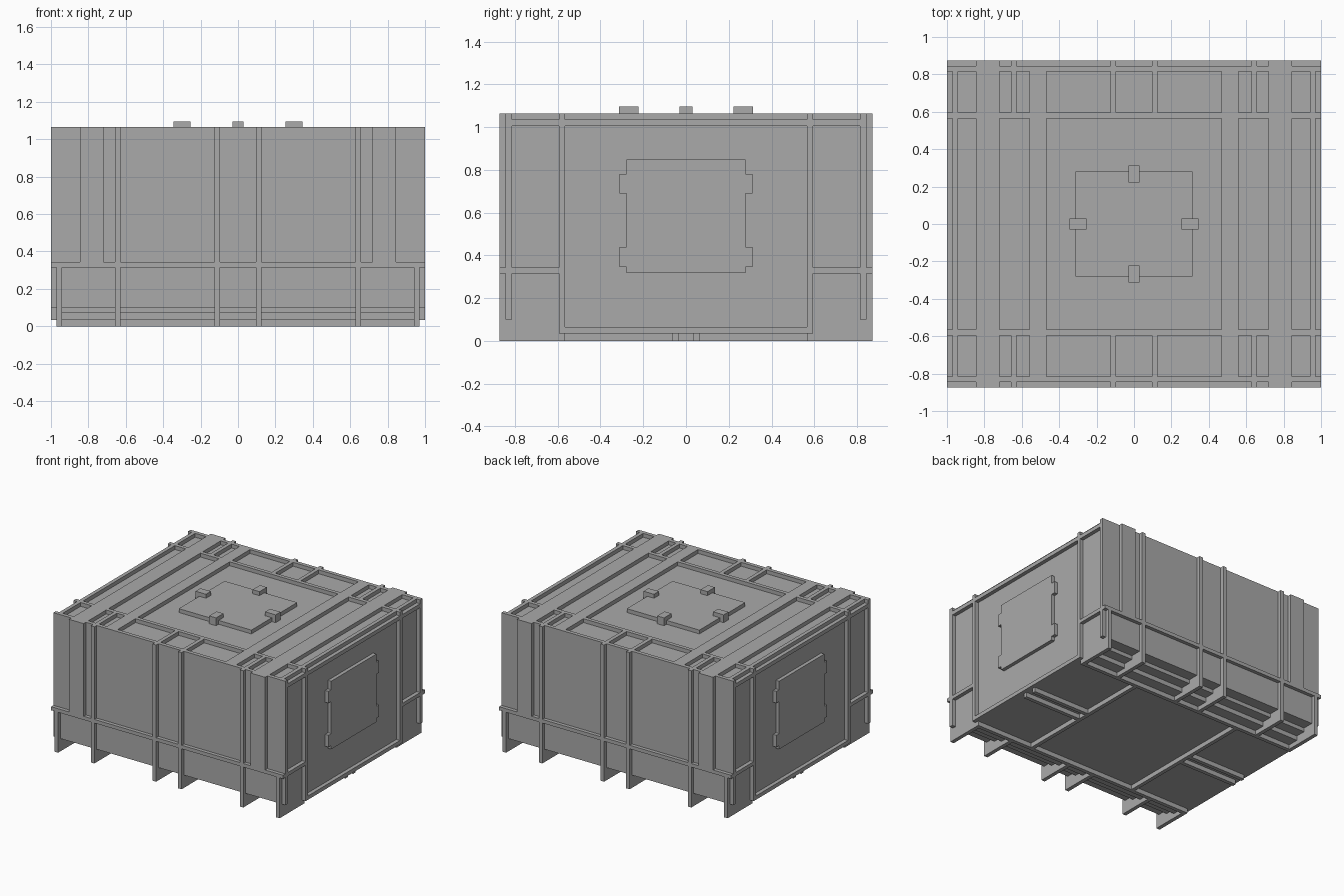
import bpy
import bmesh

cube = bpy.data.objects.get("Cube")
if cube:
    bpy.data.objects.remove(cube, do_unlink=True)

grey = bpy.data.materials.new("plain_grey")
grey.diffuse_color = (0.4, 0.4, 0.4, 1)
grey.use_nodes = True
for node in grey.node_tree.nodes:
    if node.type == 'BSDF_PRINCIPLED':
        node.inputs["Base Color"].default_value = (0.4, 0.4, 0.4, 1)

# Panel planes and the outer rib planes
PX, PY, FLOOR, ROOF = 0.97, 0.845, 0.035, 1.035
X, Y, TOP = 1.0, 0.873, 1.065
T = 0.03                # rib thickness
RIB_Y = 0.565           # inner edge of the cross ribs
RIB_X = (0.095, 0.627)  # inner edges of the end ribs
SIGNS = (-1, 1)


def add_box(bm, x, y, z):
    verts = [bm.verts.new((a, b, c)) for c in z for b in y for a in x]
    for f in ((0, 2, 3, 1), (4, 5, 7, 6), (0, 1, 5, 4),
              (2, 6, 7, 3), (0, 4, 6, 2), (1, 3, 7, 5)):
        bm.faces.new([verts[i] for i in f])


def finish(name, bm):
    bmesh.ops.recalc_face_normals(bm, faces=bm.faces)
    mesh = bpy.data.meshes.new(name)
    bm.to_mesh(mesh)
    bm.free()
    mesh.materials.append(grey)
    obj = bpy.data.objects.new(name, mesh)
    bpy.context.collection.objects.link(obj)
    return obj


def boxes(name, *items, mirror=""):
    """Boxes given as (x range, y range, z range), mirrored over the named axes."""
    bm = bmesh.new()
    for x, y, z in items:
        for sx in (SIGNS if "x" in mirror else (1,)):
            for sy in (SIGNS if "y" in mirror else (1,)):
                add_box(bm, sorted(sx * v for v in x), sorted(sy * v for v in y), z)
    return finish(name, bm)


def extruded(name, outline, x0, x1):
    """Outline in y and z, extruded along x."""
    bm = bmesh.new()
    a = [bm.verts.new((x0, y, z)) for y, z in outline]
    b = [bm.verts.new((x1, y, z)) for y, z in outline]
    bm.faces.new(a)
    bm.faces.new(b[::-1])
    for i in range(len(a)):
        j = (i + 1) % len(a)
        bm.faces.new((a[i], b[i], b[j], a[j]))
    return finish(name, bm)


# Body with stepped underside at front and back
half = [(0.68, FLOOR), (0.68, 0.07), (0.76, 0.07), (0.76, 0.1), (PY, 0.1), (PY, ROOF)]
extruded("body", half + [(-y, z) for y, z in reversed(half)], -PX, PX)

# Cross ribs that wrap the roof, sides and floor
ry = (RIB_Y, RIB_Y + T)
boxes("cross_rib_roof", ((-X, X), ry, (ROOF, TOP)), mirror="y")
boxes("cross_rib_side", ((PX, X), ry, (FLOOR, TOP)), mirror="xy")
boxes("cross_rib_floor", ((-PX, PX), ry, (0, FLOOR)), mirror="y")

# End ribs: upright, onto the roof, and as fins below
for i, r in enumerate(RIB_X):
    rx = (r, r + T)
    boxes(f"end_rib_{i}", (rx, (PY, Y), (0, TOP)), (rx, (RIB_Y, PY), (ROOF, TOP)),
          (rx, (RIB_Y, PY), (0, 0.1)), mirror="xy")

# Corner fins
cx = (PX - T, PX)
boxes("corner_fin", (cx, (PY, Y), (0, 0.33)), (cx, (RIB_Y, PY), (0, 0.1)), mirror="xy")

# Broad straps over the roof and down the ends
strap = (0.72, 0.845)
boxes("strap_roof", (strap, (-Y, Y), (ROOF, TOP)))
boxes("strap_roof_right", (tuple(-v for v in reversed(strap)), (-Y, Y), (ROOF, TOP)))
boxes("strap_end", (strap, (PY, Y), (0.33, ROOF)), mirror="xy")
boxes("roof_frame", ((0.467, 0.558), (-PY, PY), (ROOF, TOP)), mirror="x")

# Edge rails and corner posts
boxes("roof_side_rail", (cx, (-PY, PY), (ROOF, TOP)), mirror="x")
boxes("roof_end_rail", ((-X, X), (PY - T, PY), (ROOF, TOP)), mirror="y")
boxes("corner_post", ((PX, X), (PY - T, PY), (0.1, TOP)), mirror="xy")
boxes("side_top_rail", ((PX, X), (-PY, PY), (ROOF - T, ROOF)), mirror="x")
boxes("side_bottom_rail", ((PX, X), (-RIB_Y - T, RIB_Y + T), (FLOOR, FLOOR + T)), mirror="x")

# Belt rail round the ends and corners
belt = (0.315, 0.343)
boxes("belt_rail_end", ((-X, X), (PY, Y), belt), mirror="y")
boxes("belt_rail_corner", ((PX, X), (RIB_Y, PY), belt), mirror="xy")

# Floor ribs and skid bars
boxes("floor_rib", ((0.45, 0.48), (-RIB_Y, RIB_Y), (0, FLOOR)), mirror="x")
boxes("skid_bar", ((0.48, PX), (0.032, 0.062), (0, FLOOR)), mirror="xy")

# Roof hatch with four latches
boxes("roof_hatch", ((-0.313, 0.313), (-0.282, 0.282), (ROOF, TOP)))
boxes("roof_latch_side", ((0.255, 0.345), (-0.03, 0.03), (ROOF, 1.096)), mirror="x")
boxes("roof_latch_end", ((-0.03, 0.03), (0.222, 0.313), (ROOF, 1.096)), mirror="y")

# Side hatches with hinge tabs, as one outline
tab = [(0.278, 0.318), (0.278, 0.347), (0.312, 0.347), (0.312, 0.44), (0.278, 0.44),
       (0.278, 0.69), (0.312, 0.69), (0.312, 0.782), (0.278, 0.782), (0.278, 0.848)]
hatch = tab + [(-y, z) for y, z in reversed(tab)]
extruded("left_hatch", hatch, PX, X - 0.002)
extruded("right_hatch", hatch, -X + 0.002, -PX)
